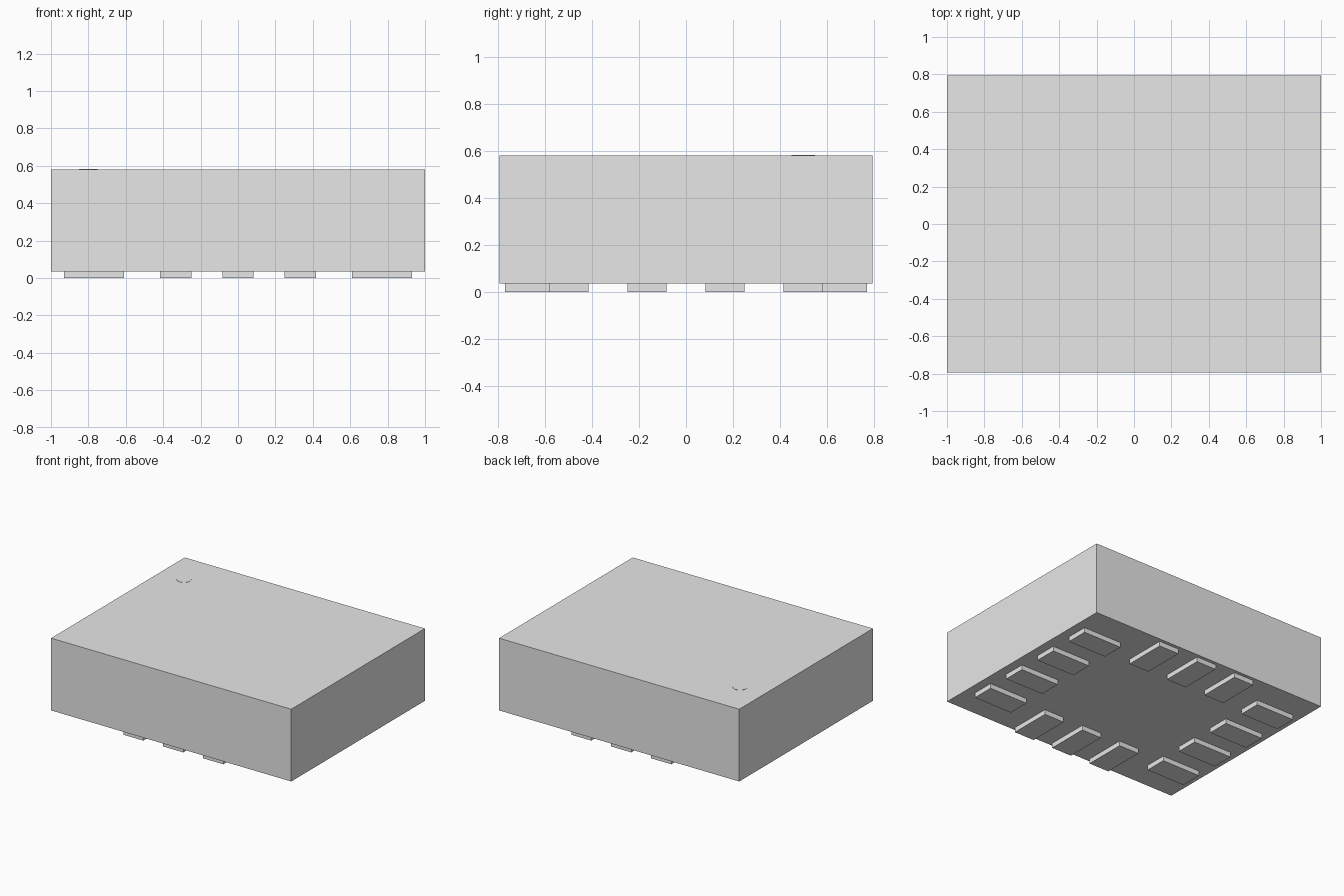
import bpy
import bmesh
from mathutils import Matrix, Vector

old = bpy.data.objects.get("Cube")
if old:
    bpy.data.objects.remove(old, do_unlink=True)

grey = bpy.data.materials.new("light_grey")
grey.use_nodes = True
grey.diffuse_color = (0.8, 0.8, 0.8, 1)
grey.node_tree.nodes["Principled BSDF"].inputs["Base Color"].default_value = (0.8, 0.8, 0.8, 1)


def finish(name, bm):
    mesh = bpy.data.meshes.new(name)
    bm.to_mesh(mesh)
    bm.free()
    mesh.materials.append(grey)
    obj = bpy.data.objects.new(name, mesh)
    bpy.context.collection.objects.link(obj)
    return obj


def box(name, centre, size):
    bm = bmesh.new()
    bmesh.ops.create_cube(bm, size=1)
    bmesh.ops.scale(bm, vec=Vector(size), verts=bm.verts)
    bmesh.ops.translate(bm, vec=Vector(centre), verts=bm.verts)
    return finish(name, bm)


BASE, TOP = 0.036, 0.58
PAD_WIDTH, PAD_LENGTH, PITCH = 0.167, 0.32, 0.333

# Package body
box("package_body", (0, 0, (BASE + TOP) / 2), (2, 1.59, TOP - BASE))

# Contact pads: four along each short side, three along each long side
for side, sign in (("left", 1), ("right", -1)):
    for i in range(4):
        box(f"{side}_pad_{i + 1}", (sign * 0.77, (i - 1.5) * PITCH, BASE / 2),
            (PAD_LENGTH, PAD_WIDTH, BASE))
for side, sign in (("back", 1), ("front", -1)):
    for i in range(3):
        box(f"{side}_pad_{i + 1}", ((i - 1) * PITCH, sign * 0.61, BASE / 2),
            (PAD_WIDTH, PAD_LENGTH, BASE))

# Thin round orientation mark on the top
bm = bmesh.new()
bmesh.ops.create_cone(bm, cap_ends=True, segments=32, radius1=0.05, radius2=0.05,
                      depth=0.004, matrix=Matrix.Translation((-0.8, 0.5, TOP)))
finish("orientation_mark", bm)
